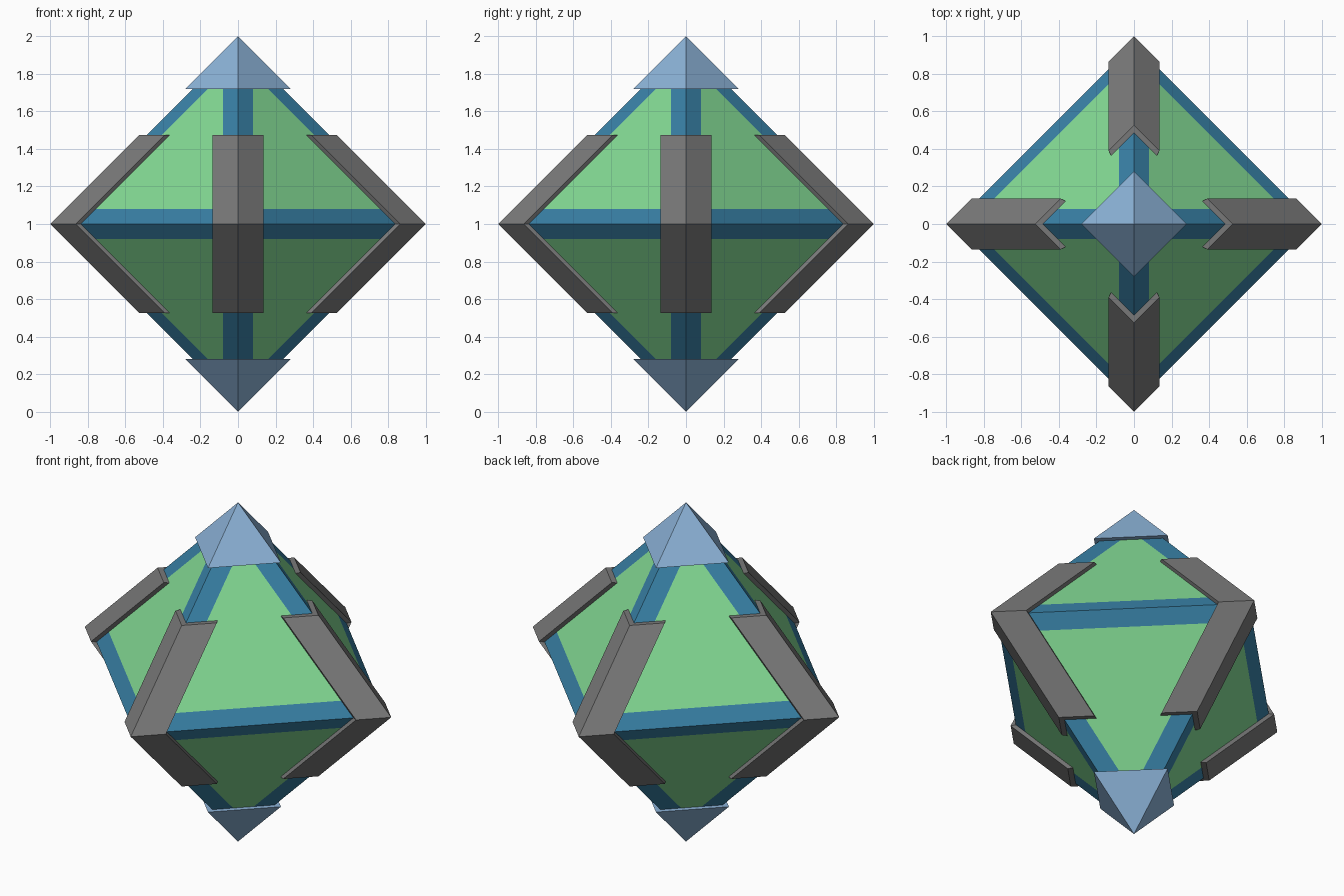
import bpy, bmesh, math
from mathutils import Matrix, Vector

cube = bpy.data.objects.get("Cube")
if cube:
    bpy.data.objects.remove(cube, do_unlink=True)

CORE = 0.96       # centre to corner of the core
OUTER = 1.0       # centre to corner of the guards and caps
BAND = 0.08       # width of the coloured edge bands along each axis
GUARD_W = 0.135   # half width of a guard
GUARD_H = 0.475   # half height of a guard
CAP = 0.28        # height and half width of a cap
CENTRE = Vector((0, 0, 1))


def make_material(name, rgb):
    linear = [((c / 255 + 0.055) / 1.055) ** 2.4 for c in rgb]
    mat = bpy.data.materials.new(name)
    mat.use_nodes = True
    mat.diffuse_color = (*linear, 1)
    mat.node_tree.nodes["Principled BSDF"].inputs["Base Color"].default_value = (*linear, 1)
    return mat


green = make_material("light_green", (131, 218, 148))
blue = make_material("deep_blue", (56, 128, 165))
grey = make_material("guard_grey", (121, 121, 121))
pale = make_material("pale_blue", (140, 179, 216))


def make_object(name, bm, *mats):
    bmesh.ops.recalc_face_normals(bm, faces=bm.faces)
    mesh = bpy.data.meshes.new(name)
    bm.to_mesh(mesh)
    bm.free()
    for mat in mats:
        mesh.materials.append(mat)
    obj = bpy.data.objects.new(name, mesh)
    obj.location = CENTRE
    bpy.context.collection.objects.link(obj)
    return obj


# Core: octahedron whose faces are inset to leave a band along every edge
bm = bmesh.new()
for axis in range(3):
    for side in (-CORE, CORE):
        corner = Vector()
        corner[axis] = side
        bm.verts.new(corner)
bmesh.ops.convex_hull(bm, input=bm.verts)
bmesh.ops.recalc_face_normals(bm, faces=bm.faces)
rim = bmesh.ops.inset_individual(bm, faces=bm.faces[:], thickness=BAND * math.sqrt(1.5),
                                 use_even_offset=True)
for face in rim["faces"]:
    face.material_index = 1
make_object("core", bm, green, blue)

# Caps: small pyramids over the top and bottom corners
for name, turn in (("top_cap", 0), ("bottom_cap", math.pi)):
    bm = bmesh.new()
    bmesh.ops.create_cone(bm, cap_ends=True, segments=4, radius1=CAP, radius2=0, depth=CAP,
                          matrix=Matrix.Translation((0, 0, OUTER - CAP / 2)))
    bmesh.ops.remove_doubles(bm, verts=bm.verts, dist=0.0001)
    bmesh.ops.rotate(bm, verts=bm.verts, matrix=Matrix.Rotation(turn, 3, "X"))
    make_object(name, bm, pale)

# Guards: bent chevron strips around the four side corners
inner_w = GUARD_W - (OUTER - CORE) / 3
half = [(OUTER - GUARD_W, GUARD_W), (CORE - inner_w, inner_w)]
section = [(OUTER, 0), *half, (CORE, 0), *[(x, -y) for x, y in reversed(half)]]


def make_guard(name, angle):
    bm = bmesh.new()
    rings = [[bm.verts.new((x - abs(z), y, z)) for x, y in section]
             for z in (-GUARD_H, 0, GUARD_H)]
    count = len(section)
    for low, high in zip(rings, rings[1:]):
        for i in range(count):
            j = (i + 1) % count
            bm.faces.new((low[i], low[j], high[j], high[i]))
    # Each end is two quads, one per wing
    for ring in (rings[0], rings[-1]):
        bm.faces.new(ring[:4])
        bm.faces.new(ring[3:] + ring[:1])
    bmesh.ops.rotate(bm, verts=bm.verts, matrix=Matrix.Rotation(angle, 3, "Z"))
    make_object(name, bm, grey)


for k, side in enumerate(("left", "back", "right", "front")):
    make_guard(side + "_guard", k * math.pi / 2)
